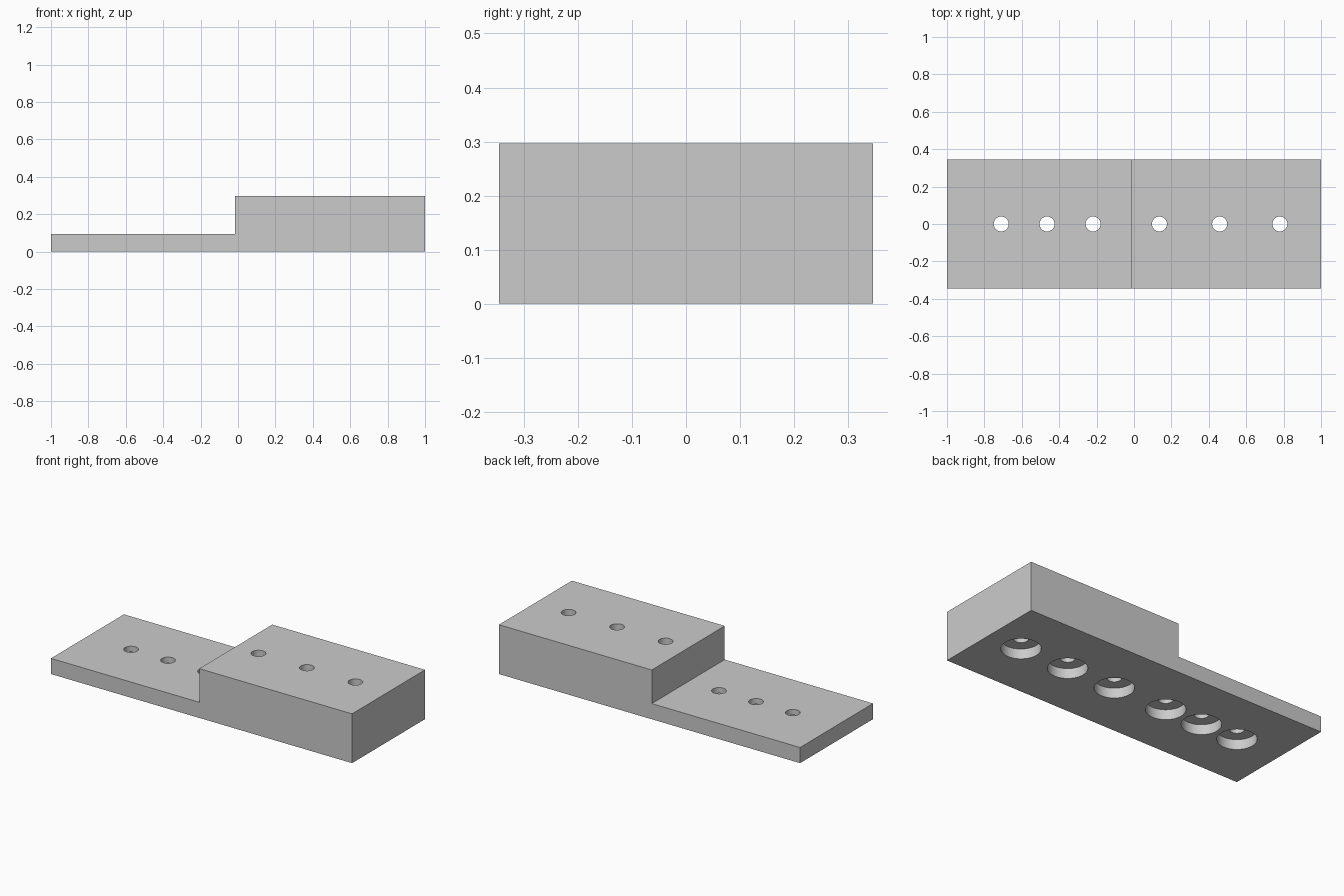
import bpy
import bmesh
from math import cos, sin, pi

cube = bpy.data.objects.get("Cube")
if cube:
    bpy.data.objects.remove(cube, do_unlink=True)

HALF_WIDTH = 0.346
STEP_X = -0.015
THIN, THICK = 0.094, 0.296
HOLE_R, BORE_R, BORE_DEPTH = 0.04, 0.107, 0.06
SEGMENTS = 64

grey = bpy.data.materials.new("light_grey")
grey.use_nodes = True
colour = (0.6, 0.6, 0.6, 1)
grey.diffuse_color = colour
grey.node_tree.nodes["Principled BSDF"].inputs["Base Color"].default_value = colour


def add_object(name, bm):
    bmesh.ops.recalc_face_normals(bm, faces=bm.faces)
    mesh = bpy.data.meshes.new(name)
    bm.to_mesh(mesh)
    bm.free()
    mesh.materials.append(grey)
    obj = bpy.data.objects.new(name, mesh)
    bpy.context.collection.objects.link(obj)
    return obj


# Stepped block: side profile extruded across its width
profile = [(-1, 0), (1, 0), (1, THICK), (STEP_X, THICK), (STEP_X, THIN), (-1, THIN)]
bm = bmesh.new()
side = bm.faces.new([bm.verts.new((x, -HALF_WIDTH, z)) for x, z in profile])
sweep = bmesh.ops.extrude_face_region(bm, geom=[side])
bmesh.ops.translate(bm, vec=(0, 2 * HALF_WIDTH, 0),
                    verts=[v for v in sweep["geom"] if isinstance(v, bmesh.types.BMVert)])
block = add_object("stepped_block", bm)

# Screw holes, each counterbored from the underside
bm = bmesh.new()
steps = [(BORE_R, -0.1), (BORE_R, BORE_DEPTH), (HOLE_R, BORE_DEPTH), (HOLE_R, 0.4)]
for hole_x in (-0.71, -0.465, -0.219, 0.136, 0.458, 0.78):
    rings = [[bm.verts.new((hole_x + r * cos(2 * pi * i / SEGMENTS),
                            r * sin(2 * pi * i / SEGMENTS), z))
              for i in range(SEGMENTS)] for r, z in steps]
    bm.faces.new(rings[0])
    bm.faces.new(rings[-1])
    for low, high in zip(rings, rings[1:]):
        for i in range(SEGMENTS):
            j = (i + 1) % SEGMENTS
            bm.faces.new((low[i], low[j], high[j], high[i]))
cutter = add_object("hole_cutter", bm)
cutter.hide_render = True

# Cut the holes, then discard the cutter
bpy.ops.object.select_all(action='DESELECT')
block.select_set(True)
bpy.context.view_layer.objects.active = block
cut = block.modifiers.new("holes", 'BOOLEAN')
cut.operation = 'DIFFERENCE'
cut.solver = 'EXACT'
cut.object = cutter
bpy.ops.object.modifier_apply(modifier=cut.name)
bpy.data.objects.remove(cutter, do_unlink=True)
bpy.ops.object.shade_smooth_by_angle()
